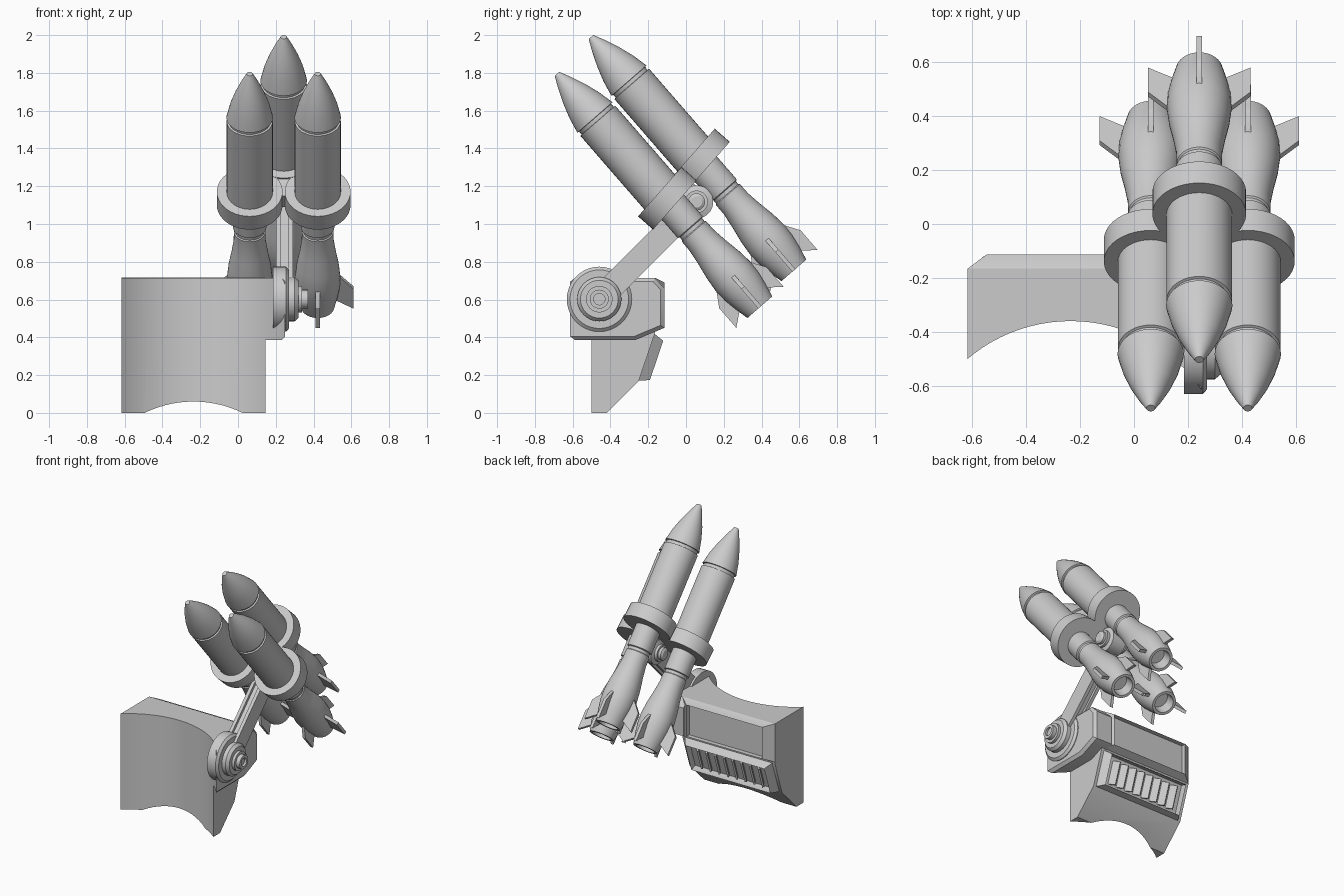
import bpy, bmesh, math
from mathutils import Matrix, Vector

if "Cube" in bpy.data.objects:
    bpy.data.objects.remove(bpy.data.objects["Cube"], do_unlink=True)

grey = bpy.data.materials.new("plain_grey")
grey.use_nodes = True
grey.diffuse_color = (0.6, 0.6, 0.6, 1)
grey.node_tree.nodes["Principled BSDF"].inputs["Base Color"].default_value = (0.6, 0.6, 0.6, 1)


def finish(name, bm, mat=Matrix(), angle=30):
    bmesh.ops.recalc_face_normals(bm, faces=bm.faces)
    mesh = bpy.data.meshes.new(name)
    bm.to_mesh(mesh)
    bm.free()
    mesh.transform(mat)
    mesh.materials.append(grey)
    ob = bpy.data.objects.new(name, mesh)
    bpy.context.collection.objects.link(ob)
    smooth(ob, angle)
    return ob


def smooth(ob, angle=30):
    bpy.ops.object.select_all(action='DESELECT')
    bpy.context.view_layer.objects.active = ob
    ob.select_set(True)
    bpy.ops.object.shade_smooth_by_angle(angle=math.radians(angle))


def lathe(name, profile, mat, segments=40):
    """Spin (radius, height) pairs around local z and close both ends."""
    bm = bmesh.new()
    rings = [[bm.verts.new((r * math.cos(a), r * math.sin(a), z))
              for a in (math.tau * i / segments for i in range(segments))]
             for r, z in profile]
    for low, high in zip(rings, rings[1:]):
        for i in range(segments):
            j = (i + 1) % segments
            bm.faces.new((low[i], low[j], high[j], high[i]))
    bm.faces.new(rings[0])
    bm.faces.new(rings[-1])
    return finish(name, bm, mat)


def prism(name, outline, x0, x1, mat=Matrix(), bevel=0):
    """Extrude a (y, z) outline from x0 to x1."""
    bm = bmesh.new()
    face = bm.faces.new([bm.verts.new((x0, y, z)) for y, z in outline])
    ext = bmesh.ops.extrude_face_region(bm, geom=[face])["geom"]
    far = [v for v in ext if isinstance(v, bmesh.types.BMVert)]
    bmesh.ops.translate(bm, verts=far, vec=(x1 - x0, 0, 0))
    if bevel:
        rim = [e for e in bm.edges if all(v in far for v in e.verts)]
        bmesh.ops.bevel(bm, geom=rim, offset=bevel, segments=1, affect='EDGES')
    return finish(name, bm, mat)


def rect(w, h):
    return [(-w / 2, -h / 2), (w / 2, -h / 2), (w / 2, h / 2), (-w / 2, h / 2)]


def tray(name, w, h, depth, taper, rim, sink, mat):
    """Tapered raised frame with a sunken centre."""
    bm = bmesh.new()
    low = [bm.verts.new((x, y, 0)) for x, y in rect(w, h)]
    top = [bm.verts.new((x, y, depth)) for x, y in rect(w - 2 * taper[0], h - 2 * taper[1])]
    for i in range(4):
        j = (i + 1) % 4
        bm.faces.new((low[i], low[j], top[j], top[i]))
    bm.faces.new(low[::-1])
    face = bm.faces.new(top)
    bmesh.ops.inset_region(bm, faces=[face], thickness=rim)
    inner = bmesh.ops.extrude_face_region(bm, geom=[face])["geom"]
    bmesh.ops.translate(bm, verts=[v for v in inner if isinstance(v, bmesh.types.BMVert)],
                        vec=(0, 0, -sink))
    bmesh.ops.delete(bm, geom=[face], context='FACES_ONLY')
    return finish(name, bm, mat)


def back_frame(x, y, z, lean):
    """Local x runs to -x, local y up the back, local z outwards."""
    u = Vector((0, math.sin(lean), math.cos(lean)))
    n = Vector((0, math.cos(lean), -math.sin(lean)))
    m = Matrix((Vector((-1, 0, 0)), u, n)).transposed().to_4x4()
    return Matrix.Translation((x, y, z)) @ m


def tilt(x, y, z, degrees):
    return Matrix.Translation((x, y, z)) @ Matrix.Rotation(math.radians(degrees), 4, 'X')


# Shield-like base, hollowed in front by an upright cylinder
MID = -0.235
base = prism("base_body", [(-0.8, 0), (-0.42, 0), (-0.25, 0.17), (-0.165, 0.42),
                           (-0.165, 0.715), (-0.8, 0.715)], -0.617, 0.146)
bracket = prism("base_bracket", [(-0.8, 0.385), (-0.27, 0.385), (-0.115, 0.45), (-0.115, 0.66),
                                 (-0.165, 0.715), (-0.8, 0.715)], 0.1, 0.25, bevel=0.02)
cutter = lathe("front_cutter", [(0.591, -0.5), (0.591, 1.5)], Matrix.Translation((MID, -0.951, 0)), 96)
for ob in (base, bracket):
    mod = ob.modifiers.new("hollow", 'BOOLEAN')
    mod.operation = 'DIFFERENCE'
    mod.object = cutter
    mod.solver = 'EXACT'
    bpy.context.view_layer.objects.active = ob
    bpy.ops.object.modifier_apply(modifier=mod.name)
    smooth(ob)
bpy.data.objects.remove(cutter, do_unlink=True)

# Sunken back panel and slatted vent
tray("back_panel", 0.763, 0.285, 0.052, (0.07, 0.025), 0.03, 0.035, back_frame(MID, -0.165, 0.573, 0))
vent = back_frame(MID, -0.208, 0.295, math.atan2(0.085, 0.25))
tray("vent_frame", 0.72, 0.26, 0.055, (0.035, 0.02), 0.03, 0.05, vent)
for i in range(8):
    place = Matrix.Translation(((i - 3.5) * 0.072, 0, 0.022)) @ Matrix.Rotation(0.6, 4, 'Y')
    prism("vent_slat", rect(0.165, 0.055), -0.007, 0.007, vent @ place)

# Pivot on the bracket, arm and upper hub
def across(x, y, z):
    return Matrix.Translation((x, y, z)) @ Matrix.Rotation(math.pi / 2, 4, 'Y')


PIVOT, HUB = Vector((0.245, -0.459, 0.602)), Vector((0.245, 0.056, 1.117))
lathe("pivot_disc", [(0.172, -0.06), (0.172, 0.01), (0.155, 0.025), (0.117, 0.025), (0.117, 0.055),
                     (0.1, 0.075), (0.07, 0.075), (0.07, 0.095), (0.05, 0.095), (0.05, 0.125),
                     (0.03, 0.125), (0.03, 0.11)], across(*PIVOT))
span = (HUB - PIVOT).length
arm = tilt(*((PIVOT + HUB) / 2), -45)
prism("arm_core", rect(0.09, span), -0.03, 0.03, arm)
for x in (-0.045, 0.02):
    prism("arm_rail", rect(0.13, span), x, x + 0.025, arm)
lathe("arm_hub", [(0.03, -0.115), (0.045, -0.105), (0.045, -0.085), (0.06, -0.085), (0.06, -0.065),
                  (0.088, -0.055), (0.088, 0.055), (0.06, 0.065), (0.06, 0.085), (0.045, 0.085),
                  (0.045, 0.105), (0.03, 0.115)], across(*HUB))

# Rockets: nose tip positions, two low ones and one high one
PROFILE = [(0.016, 0), (0.045, -0.06), (0.078, -0.14), (0.104, -0.22), (0.123, -0.306),
           (0.112, -0.308), (0.112, -0.328), (0.122, -0.33), (0.122, -0.88), (0.088, -0.89),
           (0.088, -1.075), (0.078, -1.08), (0.078, -1.1), (0.084, -1.105), (0.085, -1.17),
           (0.096, -1.25), (0.112, -1.34), (0.12, -1.42), (0.117, -1.49), (0.105, -1.56),
           (0.087, -1.637), (0.068, -1.637), (0.06, -1.56)]
FIN = [(0.08, -1.39), (0.11, -1.41), (1, -1.5), (1, -1.638), (0.08, -1.57)]
SPOTS = [(0.062, -0.683, 1.795), (0.422, -0.683, 1.795), (0.242, -0.503, 1.99)]
for spot in SPOTS:
    place = tilt(*spot, 41)
    lathe("rocket", PROFILE, place)
    for k in range(4):
        reach = 0.166 if k % 2 == 0 else 0.19
        fin = [(reach if y == 1 else y, z) for y, z in FIN]
        prism("rocket_fin", fin, -0.011, 0.011, place @ Matrix.Rotation(k * math.pi / 2, 4, 'Z'))

# Clamp: three collars joined by a web, leaning a little more than the rockets
COLLARS = [(0.062, -0.099, 1.136), (0.422, -0.099, 1.136), (0.242, 0.077, 1.339)]
for spot in COLLARS:
    lathe("clamp_collar", [(0.174, -0.053), (0.174, 0.053)], tilt(*spot, 48.6))
lathe("clamp_web", [(0.13, -0.045), (0.13, 0.045)], tilt(0.242, -0.04, 1.204, 48.6), 6)
prism("hub_mount", rect(0.12, 0.14), -0.04, 0.04, tilt(0.242, 0.01, 1.16, 48.6))
